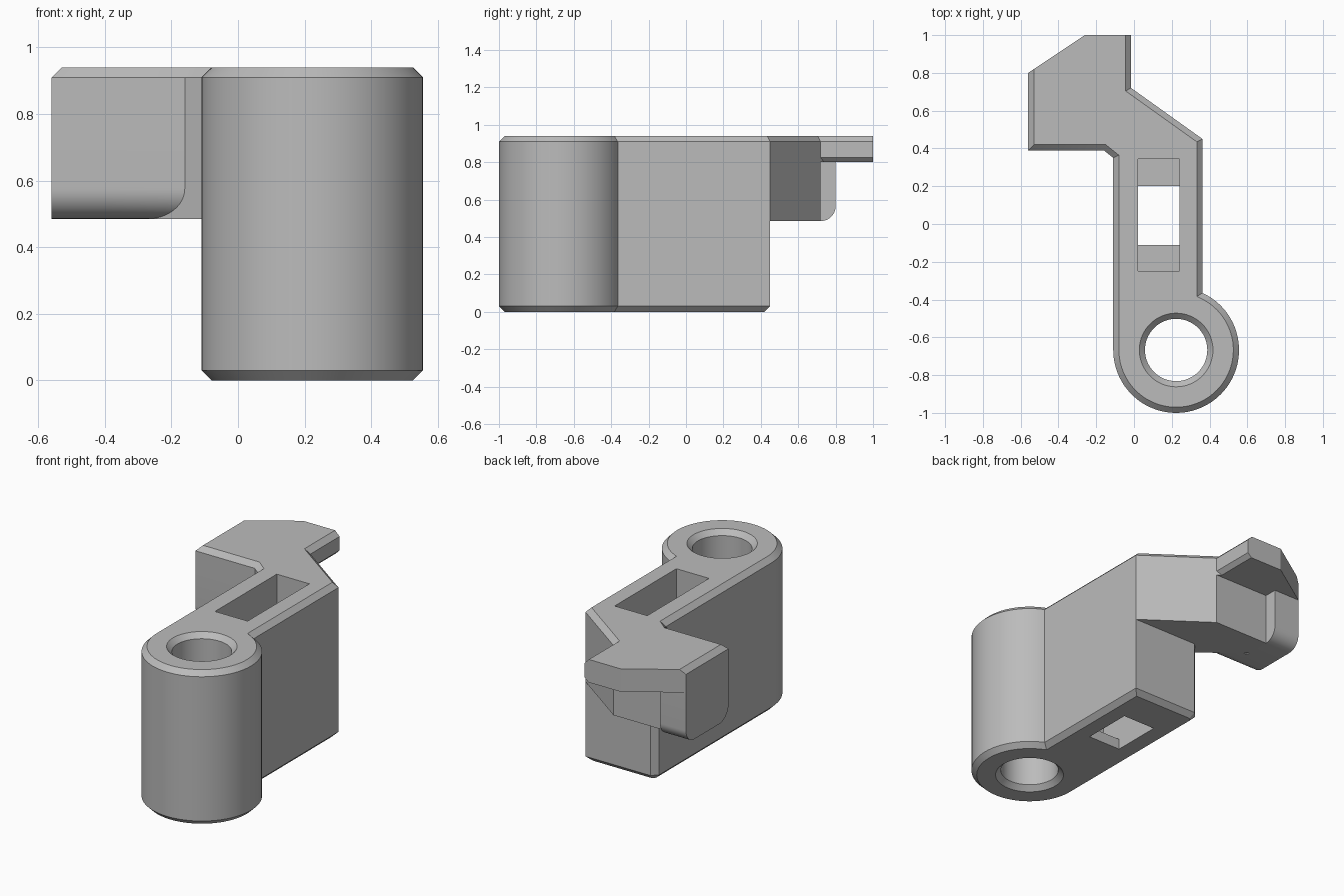
import bpy, bmesh
from math import cos, sin, pi, acos
from mathutils import Vector

cube = bpy.data.objects.get("Cube")
if cube:
    bpy.data.objects.remove(cube, do_unlink=True)

grey = bpy.data.materials.new("plain_grey")
grey.use_nodes = True
grey.diffuse_color = (0.5, 0.5, 0.5, 1)
grey.node_tree.nodes["Principled BSDF"].inputs["Base Color"].default_value = (0.5, 0.5, 0.5, 1)

TOP, SPLIT, ARM_Z, CH = 0.94, 0.80, 0.485, 0.03
CX, CY, R, HOLE = 0.223, -0.667, 0.333, 0.165
LEFT, RIGHT, END = -0.11, 0.363, 0.45
TIP, HOOK, LIP = -0.015, -0.56, -0.385


def arc(cx, cy, r, a0, a1, n):
    return [(cx + r * cos(a0 + (a1 - a0) * i / n), cy + r * sin(a0 + (a1 - a0) * i / n))
            for i in range(n + 1)]


def inset(pts, dists):
    """Move each edge of a counter-clockwise outline inward by its own distance."""
    out = []
    n = len(pts)
    for i in range(n):
        p, a, b = Vector(pts[i]), Vector(pts[i - 1]), Vector(pts[(i + 1) % n])
        u, v = (p - a).normalized(), (b - p).normalized()
        n1, n2 = Vector((-u.y, u.x)), Vector((-v.y, v.x))
        d1, d2 = dists[i - 1], dists[i]
        det = n1.x * n2.y - n1.y * n2.x
        if abs(det) < 1e-5:
            out.append(tuple(p + n1 * d1))
        else:
            out.append((p.x + (d1 * n2.y - d2 * n1.y) / det,
                        p.y + (d2 * n1.x - d1 * n2.x) / det))
    return out


def loft(name, rings):
    """Closed solid through rings that have equal point counts."""
    bm = bmesh.new()
    loops = [[bm.verts.new(p) for p in ring] for ring in rings]
    n = len(loops[0])
    for lo, hi in zip(loops, loops[1:]):
        for i in range(n):
            j = (i + 1) % n
            bm.faces.new((lo[i], lo[j], hi[j], hi[i]))
    bm.faces.new(loops[0][::-1])
    bm.faces.new(loops[-1])
    bmesh.ops.recalc_face_normals(bm, faces=bm.faces)
    mesh = bpy.data.meshes.new(name)
    bm.to_mesh(mesh)
    bm.free()
    mesh.materials.append(grey)
    ob = bpy.data.objects.new(name, mesh)
    bpy.context.collection.objects.link(ob)
    return ob


def at(pts, z):
    return [(x, y, z) for x, y in pts]


def box(name, x0, x1, y0, y1, z0, z1):
    pts = [(x0, y0), (x1, y0), (x1, y1), (x0, y1)]
    return loft(name, [at(pts, z0), at(pts, z1)])


# Main body: rounded pivot end running into a straight bar
pivot = arc(CX, CY, R, pi, 2 * pi + acos((RIGHT - CX) / R), 56)
outline = pivot + [(RIGHT, END), (LEFT + 0.035, END), (LEFT, END - 0.035)]
body = loft("body", [at(inset(outline, [CH] * len(outline)), 0), at(outline, CH), at(outline, SPLIT)])

# Top layer: whole outline, chamfered except on the two rear hook edges
outline = pivot + [(RIGHT, END), (TIP, 0.72), (TIP, 1), (-0.26, 1), (HOOK, 0.80),
                   (HOOK, 0.39), (-0.16, 0.39), (LEFT, 0.35)]
k = len(pivot)
top_ch = [CH] * len(outline)
top_ch[k + 2] = top_ch[k + 3] = 0
low_ch = [0] * len(outline)
low_ch[k + 1] = 0.025
top_plate = loft("top_plate", [at(inset(outline, low_ch), SPLIT), at(outline, SPLIT + 0.025),
                               at(outline, TOP - CH), at(inset(outline, top_ch), TOP)])

# Slanted arm under the top layer
arm_pts = [(RIGHT, END), (TIP, 0.72), (LIP, 0.72), (LIP, 0.57), (-0.16, 0.39), (LEFT, 0.35)]
arm = loft("arm", [at(arm_pts, ARM_Z), at(arm_pts, SPLIT)])

# Hook block with rounded lower edges
front = arc(0.39 + 0.09, ARM_Z + 0.09, 0.09, pi, 1.5 * pi, 12)
back = arc(0.80 - 0.08, ARM_Z + 0.08, 0.08, 1.5 * pi, 2 * pi, 12)
side = [(0.39, SPLIT)] + front + back + [(0.80, SPLIT)]
hook = loft("hook", [[(x, y, z) for y, z in side] for x in (HOOK, LIP)])

# Filler between hook and arm, ending on the arm's slanted face
side = [(0.39, SPLIT)] + front + [(0.55, ARM_Z), (0.55, SPLIT)]
slope = (0.57 - 0.39) / (-0.16 - LIP)
hook_root = loft("hook_root", [[(LIP, y, z) for y, z in side],
                               [(-0.16 - (y - 0.39) / slope, y, z) for y, z in side]])

# Cutters: flared pivot hole and stepped slot
flare = HOLE + 2 * CH
bore = loft("bore_cutter", [at(arc(CX, CY, r, 0, 2 * pi, 64)[:-1], z) for r, z in
                            ((flare, -CH), (HOLE, CH), (HOLE, TOP - CH), (flare, TOP + CH))])
slot = box("slot_cutter", 0.02, 0.24, -0.25, 0.345, 0.065, 1.1)
window = box("window_cutter", 0.02, 0.24, -0.11, 0.20, -0.1, 0.5)

for part, cutters in ((body, (bore, slot, window)), (top_plate, (bore, slot))):
    bpy.context.view_layer.objects.active = part
    for cutter in cutters:
        mod = part.modifiers.new("cut", "BOOLEAN")
        mod.operation = "DIFFERENCE"
        mod.solver = "EXACT"
        mod.object = cutter
        bpy.ops.object.modifier_apply(modifier=mod.name)
for cutter in (bore, slot, window):
    bpy.data.objects.remove(cutter, do_unlink=True)

# Smooth the round faces, keep the chamfers crisp
bpy.ops.object.select_all(action="DESELECT")
for part in (body, top_plate, arm, hook, hook_root):
    part.select_set(True)
bpy.context.view_layer.objects.active = body
bpy.ops.object.shade_smooth_by_angle(angle=pi / 6)
